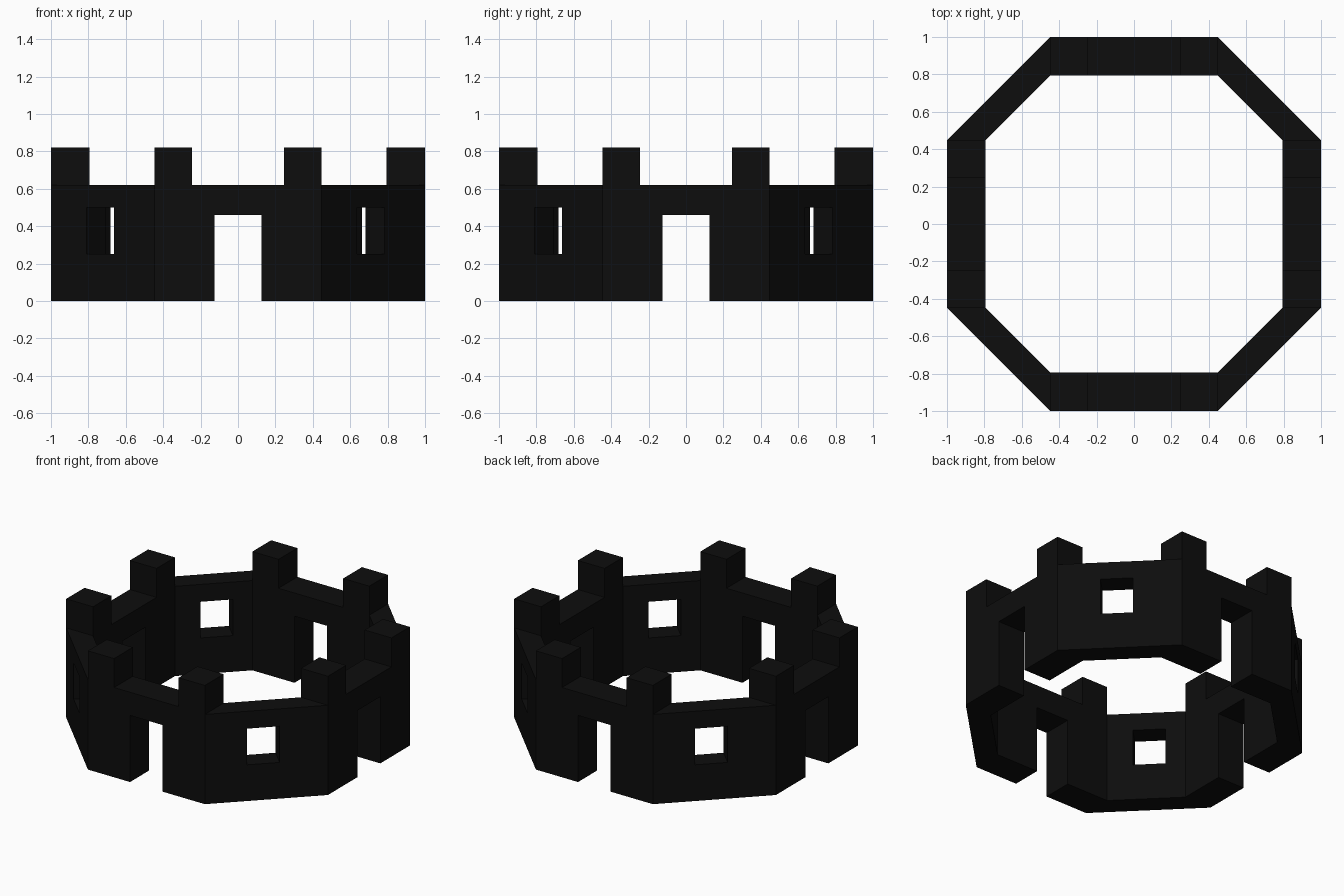
import bpy, bmesh
from math import pi
from mathutils import Vector, Matrix

if "Cube" in bpy.data.objects:
    bpy.data.objects.remove(bpy.data.objects["Cube"])

OUT, INN, HALF = 1.0, 0.795, 0.447      # outer / inner wall distance, half side length
WALL_H, MERLON = 0.62, 0.2

stone = bpy.data.materials.new("dark_stone")
stone.diffuse_color = (0.004, 0.004, 0.004, 1)
stone.use_nodes = True
stone.node_tree.nodes["Principled BSDF"].inputs["Base Color"].default_value = stone.diffuse_color


def add_object(name, bm, mesh_rot=0):
    bmesh.ops.remove_doubles(bm, verts=bm.verts, dist=1e-5)
    bmesh.ops.recalc_face_normals(bm, faces=bm.faces)
    me = bpy.data.meshes.new(name)
    bm.to_mesh(me)
    bm.free()
    me.materials.append(stone)
    ob = bpy.data.objects.new(name, me)
    bpy.context.collection.objects.link(ob)
    return ob


def wall(bm, outer, inner, zs, holes, rot):
    """Wall of grid cells between an outer and an inner row of plan points, minus holes."""
    nx, nz = len(outer) - 1, len(zs) - 1
    v = {}
    for s, row in enumerate((outer, inner)):
        for i, (x, y) in enumerate(row):
            for k, z in enumerate(zs):
                v[s, i, k] = bm.verts.new(rot @ Vector((x, y, z)))

    def empty(i, k):
        return (i, k) in holes or k < 0 or k >= nz

    for i in range(nx):
        for k in range(nz):
            if empty(i, k):
                continue
            ring = [(i, k), (i + 1, k), (i + 1, k + 1), (i, k + 1)]
            for s in (0, 1):
                bm.faces.new([v[s, a, b] for a, b in ring])
            # top, bottom and opening reveals
            around = [(i, k - 1), (i + 1, k), (i, k + 1), (i - 1, k)]
            for n, cell in enumerate(around):
                if empty(*cell):
                    p, q = ring[n], ring[(n + 1) % 4]
                    bm.faces.new([v[0, *p], v[0, *q], v[1, *q], v[1, *p]])


# octagonal ring: gate walls and window walls, repeated by quarter turns
bm = bmesh.new()
d = OUT + HALF
shift = (OUT - INN) / 2
wx = (0.637, 0.783)                     # window edges on the diagonal wall
gate_x = (-HALF, -0.125, 0.125, HALF)
win_out = [(HALF, -OUT)] + [(x, x - d) for x in wx] + [(OUT, -HALF)]
win_in = [(HALF, -INN)] + [(x - shift, x - d + shift) for x in wx] + [(INN, -HALF)]
for q in range(4):
    rot = Matrix.Rotation(q * pi / 2, 4, 'Z')
    wall(bm, [(x, -OUT) for x in gate_x], [(x, -INN) for x in gate_x],
         (0, 0.46, WALL_H), {(1, 0)}, rot)
    wall(bm, win_out, win_in, (0, 0.25, 0.5, WALL_H), {(1, 1)}, rot)
add_object("octagonal_wall", bm)

# merlons: a cube at each end of every gate wall
for q in range(4):
    for side in (-1, 1):
        bm = bmesh.new()
        pos = Vector((side * (HALF - MERLON / 2), -(OUT + INN) / 2, WALL_H + MERLON / 2))
        size = Matrix.Diagonal((MERLON, OUT - INN, MERLON, 1))
        bmesh.ops.create_cube(bm, size=1, matrix=Matrix.Rotation(q * pi / 2, 4, 'Z')
                              @ Matrix.Translation(pos) @ size)
        add_object("merlon", bm)
